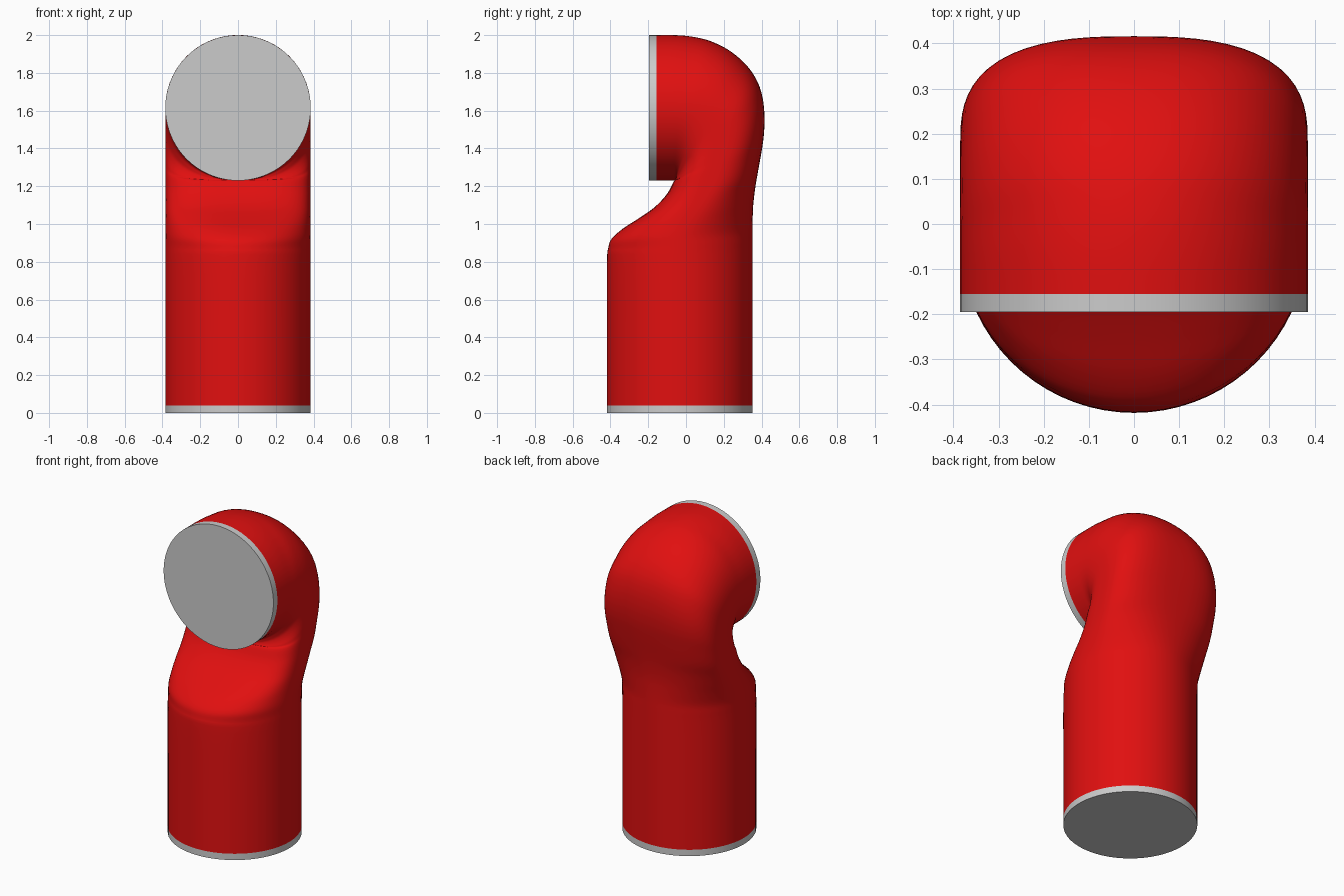
import bpy, bmesh, math
from mathutils import Vector

if "Cube" in bpy.data.objects:
    bpy.data.objects.remove(bpy.data.objects["Cube"])

R = 0.385      # tube radius
SEG = 72       # points around each ring
STEPS = 4      # rings between two key sections

# Key sections: front y, front z, back y, back z, front squareness, back squareness
KEYS = [
    (-.418, .04, .352, .04, 2, 2),
    (-.418, .45, .352, .45, 2, 2),
    (-.418, .80, .352, .80, 2, 2),
    (-.412, .87, .352, .90, 2, 2),
    (-.395, .92, .352, .96, 2.1, 2),
    (-.335, .975, .353, 1.03, 2.3, 2.1),
    (-.25, 1.03, .356, 1.10, 2.7, 2.2),
    (-.165, 1.09, .365, 1.18, 3.1, 2.3),
    (-.10, 1.16, .378, 1.26, 3.5, 2.5),
    (-.065, 1.225, .396, 1.36, 3.7, 2.6),
    (-.055, 1.232, .411, 1.46, 3.6, 2.7),
    (-.055, 1.232, .416, 1.56, 3.4, 2.7),
    (-.055, 1.232, .407, 1.66, 3.1, 2.6),
    (-.055, 1.232, .380, 1.75, 2.8, 2.5),
    (-.055, 1.232, .325, 1.835, 2.5, 2.3),
    (-.055, 1.232, .235, 1.915, 2.3, 2.2),
    (-.055, 1.231, .130, 1.968, 2.1, 2.1),
    (-.06, 1.23, .03, 1.992, 2, 2),
    (-.08, 1.23, -.06, 2.0, 2, 2),
    (-.155, 1.23, -.155, 2.0, 2, 2),
]


def spline(a, b, c, d, t):
    return [0.5 * (2*q + (r-p)*t + (2*p-5*q+4*r-s)*t*t + (3*q-p-3*r+s)*t**3)
            for p, q, r, s in zip(a, b, c, d)]


def section(key):
    fy, fz, by, bz, nf, nb = key
    front, back = Vector((0, fy, fz)), Vector((0, by, bz))
    mid, half = (front + back) / 2, (back - front) / 2
    ring = []
    for i in range(SEG):
        a = 2 * math.pi * i / SEG
        c, s = math.cos(a), math.sin(a)
        n = nb if c > 0 else nf
        r = (abs(c)**n + abs(s)**n) ** (-1 / n)
        ring.append(mid + half * (r * c) + Vector((R * r * s, 0, 0)))
    return ring


def smooth(obj, angle):
    bpy.ops.object.select_all(action='DESELECT')
    obj.select_set(True)
    bpy.context.view_layer.objects.active = obj
    bpy.ops.object.shade_smooth_by_angle(angle=math.radians(angle))


# Bent body lofted through the sections
rows = []
last = len(KEYS) - 1
for i in range(last):
    pts = [KEYS[max(0, min(last, i + k))] for k in (-1, 0, 1, 2)]
    rows += [section(spline(*pts, j / STEPS)) for j in range(STEPS)]
rows.append(section(KEYS[-1]))

bm = bmesh.new()
loops = [[bm.verts.new(p) for p in row] for row in rows]
for lo, hi in zip(loops, loops[1:]):
    for i in range(SEG):
        k = (i + 1) % SEG
        bm.faces.new((lo[i], lo[k], hi[k], hi[i]))
bm.faces.new(loops[0])
bm.faces.new(loops[-1])
bmesh.ops.remove_doubles(bm, verts=bm.verts, dist=1e-5)
bmesh.ops.recalc_face_normals(bm, faces=bm.faces)
mesh = bpy.data.meshes.new("arm_body")
bm.to_mesh(mesh)
bm.free()
body = bpy.data.objects.new("arm_body", mesh)
bpy.context.collection.objects.link(body)
red = bpy.data.materials.new("red_paint")
red.diffuse_color = (0.75, 0.005, 0.005, 1)
red.use_nodes = True
red.node_tree.nodes["Principled BSDF"].inputs["Base Color"].default_value = red.diffuse_color
mesh.materials.append(red)
smooth(body, 50)


# Grey end discs
def disc(name, loc, rot):
    bpy.ops.mesh.primitive_cylinder_add(vertices=SEG, radius=R, depth=0.04,
                                        location=loc, rotation=rot)
    obj = bpy.context.object
    obj.name = name
    smooth(obj, 30)


disc("base_disc", (0, -.033, .02), (0, 0, 0))
disc("front_disc", (0, -.175, 1.615), (math.pi / 2, 0, 0))
